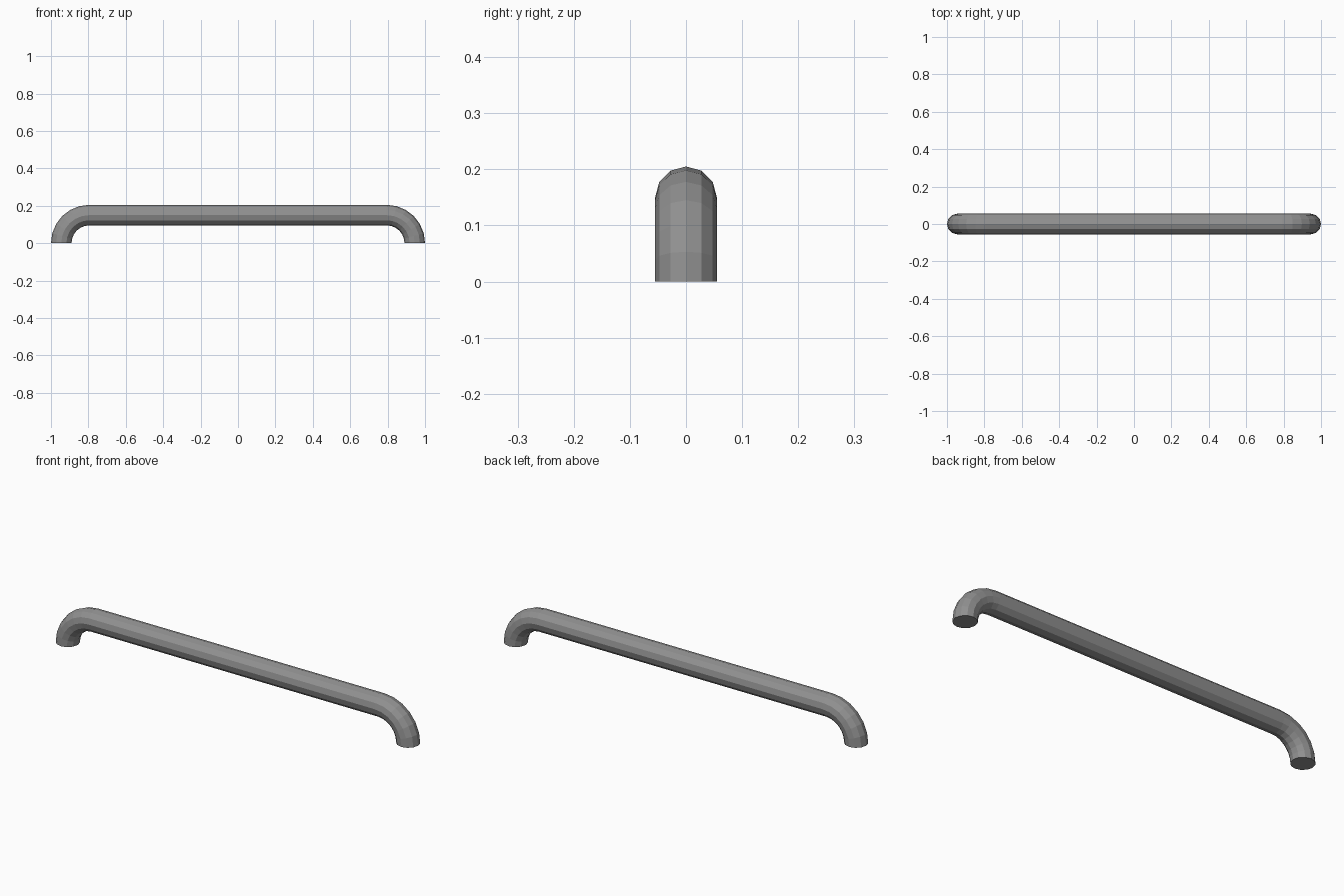
import bpy, bmesh
from math import sin, cos, pi

if "Cube" in bpy.data.objects:
    bpy.data.objects.remove(bpy.data.objects["Cube"])

R_TUBE, R_BEND, X_BEND = 0.055, 0.15, 0.795
SIDES, STEPS = 12, 6

# Path of the bar: (bend centre x, angle round the bend)
path = [(-X_BEND, pi - i * pi / 2 / STEPS) for i in range(STEPS + 1)]
path += [(X_BEND, pi / 2 - i * pi / 2 / STEPS) for i in range(STEPS + 1)]

# Round section swept along the path
bm = bmesh.new()
rings = []
for cx, a in path:
    ring = []
    for k in range(SIDES):
        t = 2 * pi * k / SIDES
        rad = R_BEND + R_TUBE * cos(t)
        ring.append(bm.verts.new((cx + rad * cos(a), R_TUBE * sin(t), rad * sin(a))))
    rings.append(ring)

for r0, r1 in zip(rings, rings[1:]):
    for k in range(SIDES):
        n = (k + 1) % SIDES
        bm.faces.new((r0[k], r0[n], r1[n], r1[k]))

# Flat feet
bm.faces.new(rings[0])
bm.faces.new(rings[-1])
bmesh.ops.recalc_face_normals(bm, faces=bm.faces[:])

mesh = bpy.data.meshes.new("handle_bar")
bm.to_mesh(mesh)
bm.free()

# Dark grey metal
mat = bpy.data.materials.new("dark_grey")
mat.diffuse_color = (0.28, 0.28, 0.28, 1)
mat.use_nodes = True
mat.node_tree.nodes["Principled BSDF"].inputs["Base Color"].default_value = mat.diffuse_color
mesh.materials.append(mat)
bpy.context.collection.objects.link(bpy.data.objects.new("handle_bar", mesh))
